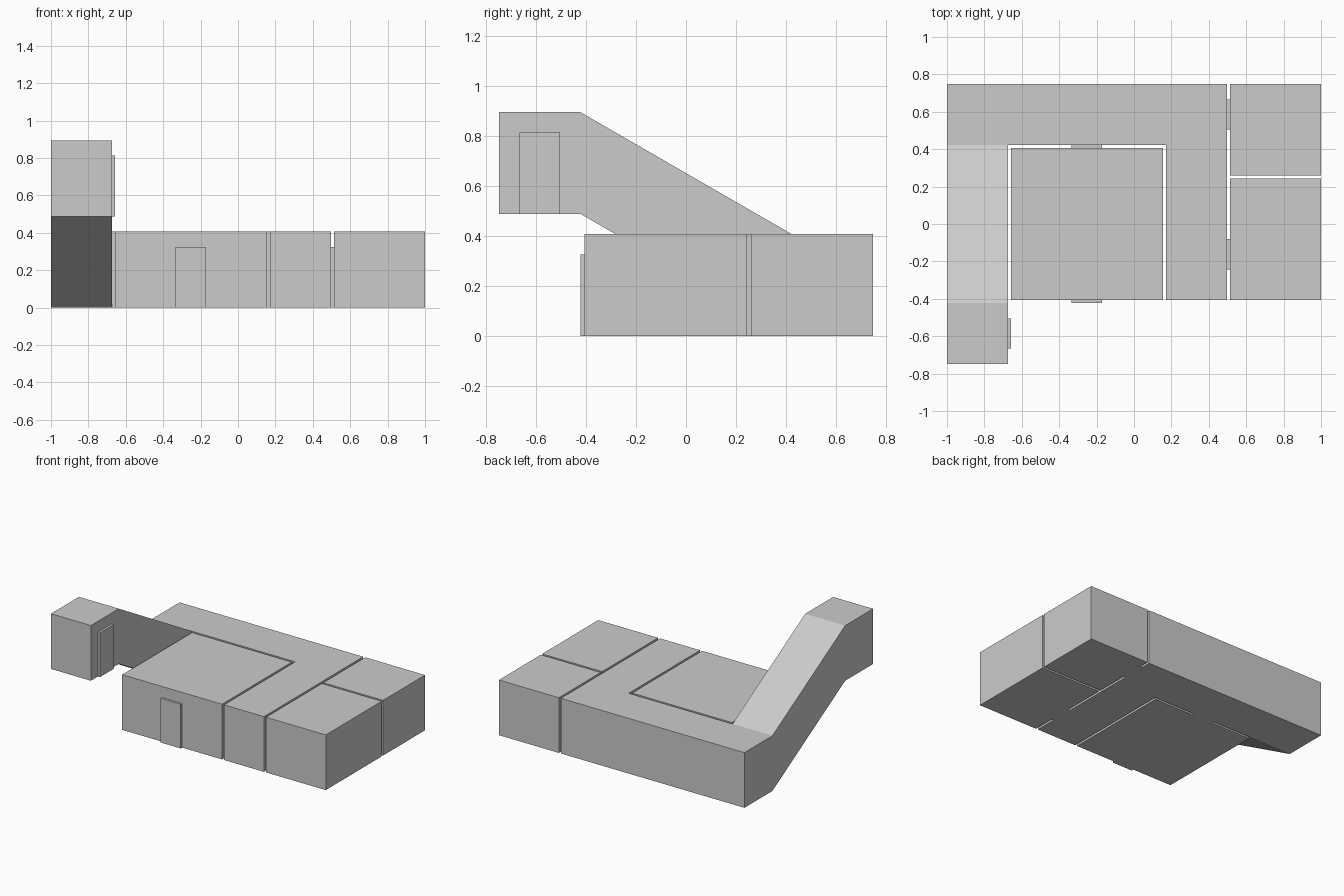
import bpy, bmesh
from mathutils import Vector

if "Cube" in bpy.data.objects:
    bpy.data.objects.remove(bpy.data.objects["Cube"])

U = 2 / 24.6          # one plan module in scene units
X0 = -12.3            # left edge of the plan, in modules
H, DOOR_H, RISE = 5, 4, 6


def finish(name, bm):
    """Scale from modules to units and link as an object."""
    bmesh.ops.translate(bm, verts=bm.verts, vec=(X0, 0, 0))
    bmesh.ops.scale(bm, verts=bm.verts, vec=(U, U, U))
    bmesh.ops.recalc_face_normals(bm, faces=bm.faces)
    mesh = bpy.data.meshes.new(name)
    bm.to_mesh(mesh)
    bm.free()
    obj = bpy.data.objects.new(name, mesh)
    bpy.context.collection.objects.link(obj)
    return obj


def prism(outline, z0, height):
    """Extrude a floor outline straight up."""
    bm = bmesh.new()
    floor = bm.faces.new([bm.verts.new((x, y, z0)) for x, y in outline])
    geo = bmesh.ops.extrude_face_region(bm, geom=[floor], use_keep_orig=True)["geom"]
    bmesh.ops.translate(bm, verts=[g for g in geo if isinstance(g, bmesh.types.BMVert)],
                        vec=(0, 0, height))
    return bm


def box(name, x0, x1, y0, y1, z0, height):
    return finish(name, prism([(x0, y0), (x1, y0), (x1, y1), (x0, y1)], z0, height))


# Corridor: L-shaped level part
bm = prism([(0, 9.2), (0, 5.2), (4, 5.2), (14.4, 5.2),
            (14.4, -5), (18.4, -5), (18.4, 9.2)], 0, H)
# Corridor: ramp and raised landing, pulled out of the left end
end = min(bm.faces, key=lambda f: (f.calc_center_median() - Vector((2, 5.2, H / 2))).length)
for step in ((0, -10.4, RISE), (0, -4, 0)):
    geo = bmesh.ops.extrude_face_region(bm, geom=[end])["geom"]
    bmesh.ops.translate(bm, verts=[g for g in geo if isinstance(g, bmesh.types.BMVert)], vec=step)
    old, end = end, next(g for g in geo if isinstance(g, bmesh.types.BMFace))
    if old.is_valid:
        bm.faces.remove(old)
finish("corridor", bm)

# Rooms
box("main_room", 4.2, 14.2, -5, 5, 0, H)
box("back_side_room", 18.6, 24.6, 3.2, 9.2, 0, H)
box("front_side_room", 18.6, 24.6, -5, 3, 0, H)

# Doorways: thin blocks joining the rooms or closing the exits
box("main_room_front_door", 8.2, 10.2, -5.2, -5, 0, DOOR_H)
box("main_room_back_door", 8.2, 10.2, 5, 5.2, 0, DOOR_H)
box("back_side_room_door", 18.4, 18.6, 6.2, 8.2, 0, DOOR_H)
box("front_side_room_door", 18.4, 18.6, -3, -1, 0, DOOR_H)
box("landing_door", 4, 4.2, -8.2, -6.2, RISE, DOOR_H)
